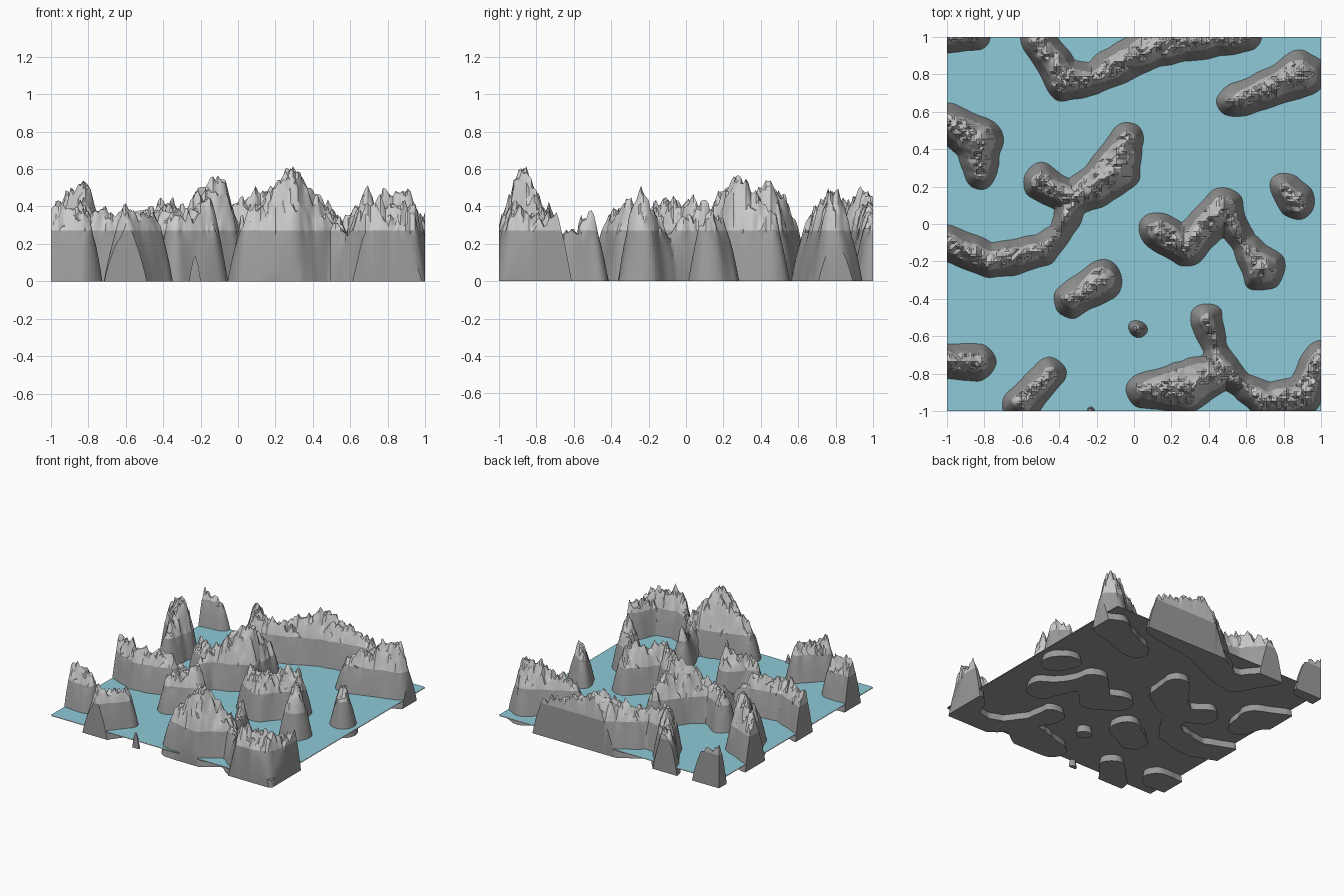
import bpy, bmesh, math
from mathutils import Vector, noise

if "Cube" in bpy.data.objects:
    bpy.data.objects.remove(bpy.data.objects["Cube"])

# Island crest lines: (x, y, crest height); base width follows from the height
ISLANDS = [
    [(-1, 1, .34), (-.84, 1, .26)],
    [(-.52, 1, .34), (-.37, .77, .44), (-.22, .78, .35), (.12, .96, .48), (.6, 1, .3)],
    [(.52, .65, .31), (.9, .8, .5)],
    [(-1, .55, .38), (-.83, .44, .54), (-.82, .28, .35)],
    [(.81, .19, .33), (.87, .12, .38)],
    [(-.5, .23, .37), (-.33, .13, .37), (-.1, .28, .56), (-.04, .45, .36)],
    [(-.33, .13, .37), (-.39, -.05, .22), (-.5, -.14, .36), (-.77, -.2, .38), (-1, -.1, .37)],
    [(.13, -.04, .4), (.28, -.12, .43), (.48, .09, .41), (.58, -.1, .25), (.69, -.24, .48)],
    [(-.34, -.41, .34), (-.17, -.3, .44)],
    [(.02, -.56, .34)],
    [(-.23, -1, .14)],
    [(.39, -.51, .35), (.43, -.66, .25), (.47, -.78, .39)],
    [(.05, -.89, .34), (.28, -.87, .62), (.47, -.78, .39), (.58, -.86, .25),
     (.72, -.95, .42), (.9, -.92, .4), (1, -.7, .33)],
    [(-1, -.73, .37), (-.83, -.74, .37)],
    [(-.6, -.96, .38), (-.45, -.8, .34)],
]
SEGMENTS = [(a, b) for line in ISLANDS for a, b in zip(line, line[1:] or line)]
N = 150
WATER_Z = 0.068
CAP_Z = 0.27


def height(x, y):
    """Steep-walled ridge height at a point, negative outside the islands."""
    p = Vector((x, y, 0)) * 9
    u = x + .016 * noise.noise(p)
    v = y + .016 * noise.noise(p + Vector((0, 0, 7)))
    best = -.3
    for a, b in SEGMENTS:
        dx, dy = b[0] - a[0], b[1] - a[1]
        t = ((u - a[0]) * dx + (v - a[1]) * dy) / (dx * dx + dy * dy or 1)
        t = min(1, max(0, t))
        crest = a[2] + t * (b[2] - a[2])
        r = min(.145, .026 + .22 * crest)
        if a == b:  # lone spire
            r *= .6
        q = math.hypot(u - a[0] - t * dx, v - a[1] - t * dy) / r
        if q < 2:
            best = max(best, crest * (1 - q ** 1.6))
    rough = min(1, max(0, (best - .2) / .12))
    return best + rough * (.05 * noise.noise(p * 1.8) + .06 * noise.noise(p * 4.3))


def material(name, r, g, b):
    m = bpy.data.materials.new(name)
    m.diffuse_color = (r, g, b, 1)
    m.use_nodes = True
    m.node_tree.nodes["Principled BSDF"].inputs["Base Color"].default_value = m.diffuse_color
    return m


def add_object(name, bm, mats):
    me = bpy.data.meshes.new(name)
    bm.to_mesh(me)
    bm.free()
    for m in mats:
        me.materials.append(m)
    ob = bpy.data.objects.new(name, me)
    bpy.context.collection.objects.link(ob)
    return ob


def cut(bm, z, clear):
    bmesh.ops.bisect_plane(bm, geom=bm.verts[:] + bm.edges[:] + bm.faces[:], dist=1e-6,
                           plane_co=(0, 0, z), plane_no=(0, 0, 1), clear_inner=clear)


def sheet(name, z, mat):
    bm = bmesh.new()
    bmesh.ops.create_grid(bm, x_segments=1, y_segments=1, size=1)
    bmesh.ops.translate(bm, verts=bm.verts[:], vec=(0, 0, z))
    add_object(name, bm, [mat])


# Rock islands: height grid with a skirt at the border, cut flat at z = 0
bm = bmesh.new()
rows = []
for j in range(-1, N + 2):
    row = []
    for i in range(-1, N + 2):
        x = -1 + 2 * min(N, max(0, i)) / N
        y = -1 + 2 * min(N, max(0, j)) / N
        inside = 0 <= i <= N and 0 <= j <= N
        row.append(bm.verts.new((x, y, height(x, y) if inside else -.4)))
    rows.append(row)
for j in range(N + 2):
    for i in range(N + 2):
        bm.faces.new((rows[j][i], rows[j][i + 1], rows[j + 1][i + 1], rows[j + 1][i]))
bmesh.ops.remove_doubles(bm, verts=bm.verts[:], dist=1e-6)
bmesh.ops.triangulate(bm, faces=bm.faces[:])
cut(bm, 0, True)
bmesh.ops.holes_fill(bm, edges=[e for e in bm.edges if e.is_boundary], sides=0)
bmesh.ops.recalc_face_normals(bm, faces=bm.faces[:])
# Lighter rock above the cap line
cut(bm, CAP_Z, False)
for f in bm.faces:
    f.material_index = int(f.calc_center_median().z > CAP_Z)
dark = material("dark_rock", .33, .33, .33)
rock = add_object("rock_islands", bm, [dark, material("light_rock", .62, .62, .62)])
bpy.context.view_layer.objects.active = rock
rock.select_set(True)
bpy.ops.object.shade_smooth_by_angle(angle=math.radians(30))

# Water with the grey seabed right below it
sheet("water", WATER_Z, material("water_blue", .27, .59, .68))
sheet("seabed", WATER_Z - .008, dark)
